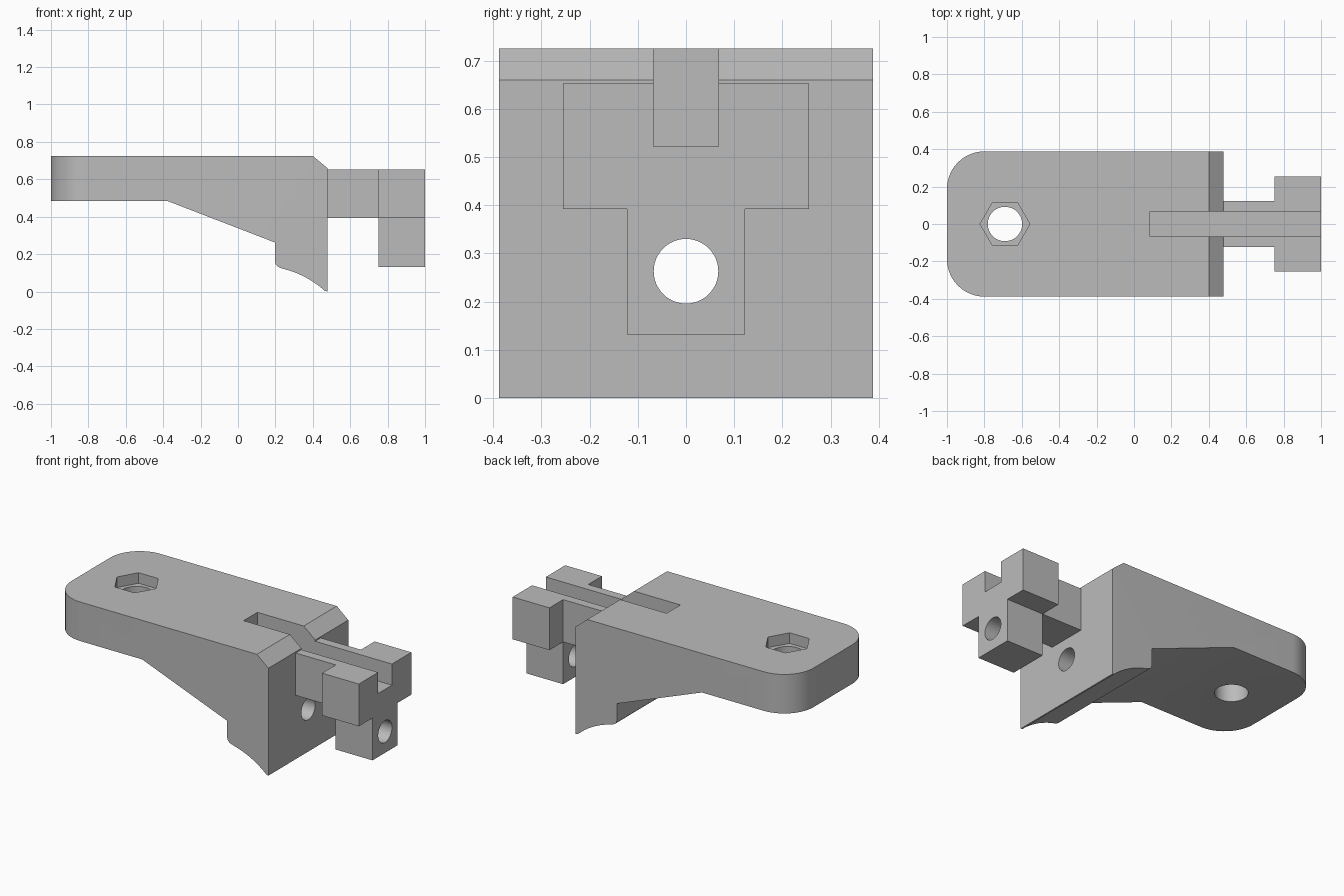
import bpy, bmesh
from math import radians, cos, sin, pi
from mathutils import Matrix

cube = bpy.data.objects.get("Cube")
if cube:
    bpy.data.objects.remove(cube, do_unlink=True)

grey = bpy.data.materials.new("plain grey")
grey.use_nodes = True
COLOUR = (0.5, 0.5, 0.5, 1)
grey.diffuse_color = COLOUR
grey.node_tree.nodes["Principled BSDF"].inputs["Base Color"].default_value = COLOUR


def finish(name, bm):
    bmesh.ops.recalc_face_normals(bm, faces=bm.faces)
    mesh = bpy.data.meshes.new(name)
    bm.to_mesh(mesh)
    bm.free()
    mesh.materials.append(grey)
    obj = bpy.data.objects.new(name, mesh)
    bpy.context.collection.objects.link(obj)
    return obj


def prism(name, points, shift, round_edges=None):
    """Extrude a closed 3D outline; optionally round the edges a rule picks."""
    bm = bmesh.new()
    face = bm.faces.new([bm.verts.new(p) for p in points])
    new = bmesh.ops.extrude_face_region(bm, geom=[face])["geom"]
    bmesh.ops.translate(bm, vec=shift, verts=[v for v in new if isinstance(v, bmesh.types.BMVert)])
    if round_edges:
        rule, radius = round_edges
        bmesh.ops.bevel(bm, geom=[e for e in bm.edges if rule(e)], offset=radius,
                        segments=14, profile=0.5, affect='EDGES')
    return finish(name, bm)


def box(name, x0, x1, half, z0, z1):
    return prism(name, [(x0, -half, z0), (x1, -half, z0), (x1, half, z0), (x0, half, z0)],
                 (0, 0, z1 - z0))


def rod(name, centre, radius, length, sides, axis='Z'):
    bm = bmesh.new()
    turn = Matrix.Rotation(pi / 2, 4, 'Y') if axis == 'X' else Matrix()
    bmesh.ops.create_cone(bm, cap_ends=True, segments=sides, radius1=radius, radius2=radius,
                          depth=length, matrix=Matrix.Translation(centre) @ turn)
    return finish(name, bm)


def combine(target, other, operation):
    mod = target.modifiers.new(operation.lower(), 'BOOLEAN')
    mod.operation, mod.object, mod.solver = operation, other, 'EXACT'
    bpy.context.view_layer.objects.active = target
    bpy.ops.object.modifier_apply(modifier=mod.name)
    bpy.data.objects.remove(other, do_unlink=True)


# Main bracket: side profile with a chamfered top and a concave-ended foot
HALF = 0.388
TOP = 0.725
profile = [(-1, TOP), (-1, 0.485), (-0.38, 0.485), (0.185, 0.267), (0.198, 0.262), (0.198, 0.16)]
profile += [(0.238 - 0.04 * cos(a), 0.16 - 0.035 * sin(a)) for a in (0.4, 0.8, 1.2)]
for i in range(13):
    a = radians(76 - 28 * i / 12)          # sweeping curve under the foot
    profile.append((0.12 + 0.513 * cos(a), -0.377 + 0.513 * sin(a)))
profile += [(0.478, 0), (0.478, 0.66), (0.4, TOP)]
bracket = prism("bracket", [(x, -HALF, z) for x, z in profile], (0, 2 * HALF, 0),
                (lambda e: all(v.co.x < -0.99 for v in e.verts)
                 and abs(e.verts[0].co.y - e.verts[1].co.y) < 0.01, 0.2))

# Arm and T-shaped head
arm = box("arm", 0.44, 0.75, 0.122, 0.392, 0.652)
tee = [(-0.122, 0.132), (0.122, 0.132), (0.122, 0.392), (0.255, 0.392),
       (0.255, 0.652), (-0.255, 0.652), (-0.255, 0.392), (-0.122, 0.392)]
head = prism("head", [(0.75, y, z) for y, z in tee], (0.25, 0, 0))
combine(arm, head, 'UNION')
combine(bracket, arm, 'UNION')

# Slot, lengthwise bore, bolt hole and hexagonal nut pocket
combine(bracket, box("slot_cutter", 0.085, 1.1, 0.067, 0.522, 0.9), 'DIFFERENCE')
combine(bracket, rod("bore_cutter", (0.2, 0, 0.263), 0.067, 2.4, 48, 'X'), 'DIFFERENCE')
combine(bracket, rod("bolt_cutter", (-0.69, 0, 0.6), 0.092, 1, 48), 'DIFFERENCE')
hexagon = [(-0.69 + 0.133 * cos(i * pi / 3), 0.133 * sin(i * pi / 3), TOP - 0.065) for i in range(6)]
combine(bracket, prism("nut_cutter", hexagon, (0, 0, 0.2)), 'DIFFERENCE')

bpy.ops.object.select_all(action='DESELECT')
bracket.select_set(True)
bpy.context.view_layer.objects.active = bracket
bpy.ops.object.shade_smooth_by_angle(angle=radians(25))
